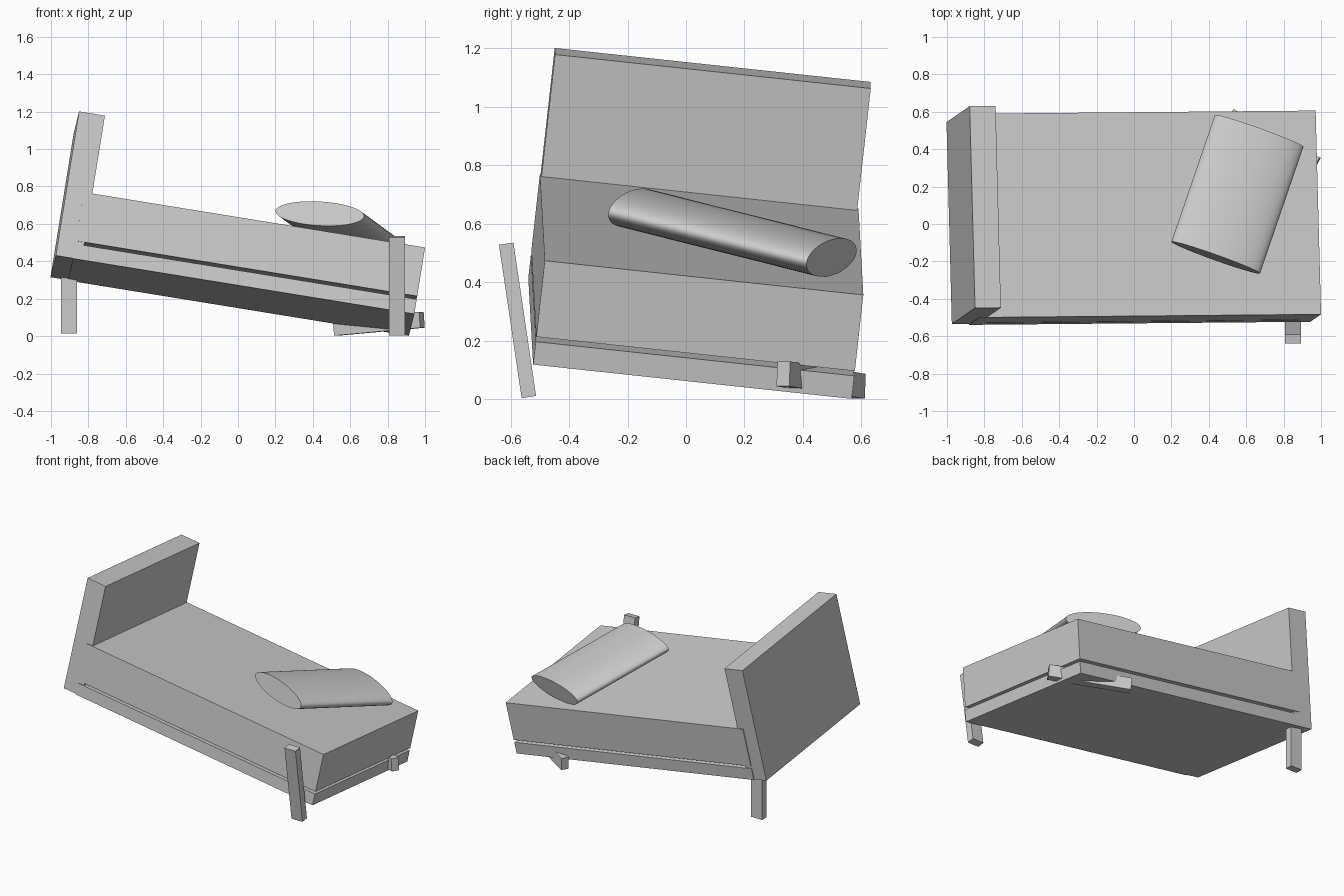
import bpy
from math import radians
from mathutils import Matrix, Vector

if "Cube" in bpy.data.objects:
    bpy.data.objects.remove(bpy.data.objects["Cube"])


def frame_matrix(x_dir, y_dir, origin):
    """Orthonormal placement from two rough axis directions and an origin."""
    x = Vector(x_dir).normalized()
    z = x.cross(Vector(y_dir)).normalized()
    y = z.cross(x)
    m = Matrix((x, y, z)).transposed().to_4x4()
    m.translation = Vector(origin)
    return m


def box(name, lo, hi, matrix):
    """Box spanning lo..hi in the local space of matrix."""
    lo, hi = Vector(lo), Vector(hi)
    bpy.ops.mesh.primitive_cube_add(size=1)
    ob = bpy.context.object
    ob.name = name
    ob.data.transform(Matrix.Translation((lo + hi) / 2) @ Matrix.Diagonal((*(hi - lo), 1)))
    ob.matrix_world = matrix
    return ob


# Tilted bed body, measured from the mattress' top front corner at the foot end
bed = frame_matrix((0.987, 0.009, -0.160), (-0.025, 0.994, -0.107), (1.0, -0.483, 0.474))
box("mattress", (-1.848, 0, -0.265), (0, 1.096, 0), bed)
box("bed_base", (-1.848, 0, -0.362), (0, 1.096, -0.282), bed)
box("headboard", (-1.942, 0.005, -0.360), (-1.802, 1.091, 0.425), bed)

# Legs: one upright, one leaning, one fallen under the collapsed corner
leg_half = Vector((0.0425, 0.025, 0.265))
legs = {
    "standing_leg": Matrix.Translation((-0.904, 0.487, 0.278)),
    "leaning_leg": Matrix.Translation((0.85, -0.576, 0.270)) @ Matrix.Rotation(radians(8.4), 4, 'X'),
    # local z runs along the fallen leg, local x points up
    "fallen_leg": frame_matrix((-0.07, 0.039, 0.997), (0.489, 0.872, 0), (0.753, 0.462, 0.066)),
}
for name, matrix in legs.items():
    box(name, -leg_half, leg_half, matrix)

# Pillow: flattened cylinder lying askew near the foot end
bpy.ops.mesh.primitive_cylinder_add(vertices=48, radius=1, depth=1)
pillow = bpy.context.object
pillow.name = "pillow"
pillow.data.transform(Matrix.Diagonal((0.252, 0.066, 0.736, 1)))
axis = Vector((0.232, 0.677, -0.17)).normalized()
side = Vector((0.473, -0.17, -0.03))
side -= axis * side.dot(axis)
pillow.matrix_world = frame_matrix(side, axis.cross(side), (0.553, 0.159, 0.570))
bpy.ops.object.shade_smooth_by_angle(angle=radians(35))
